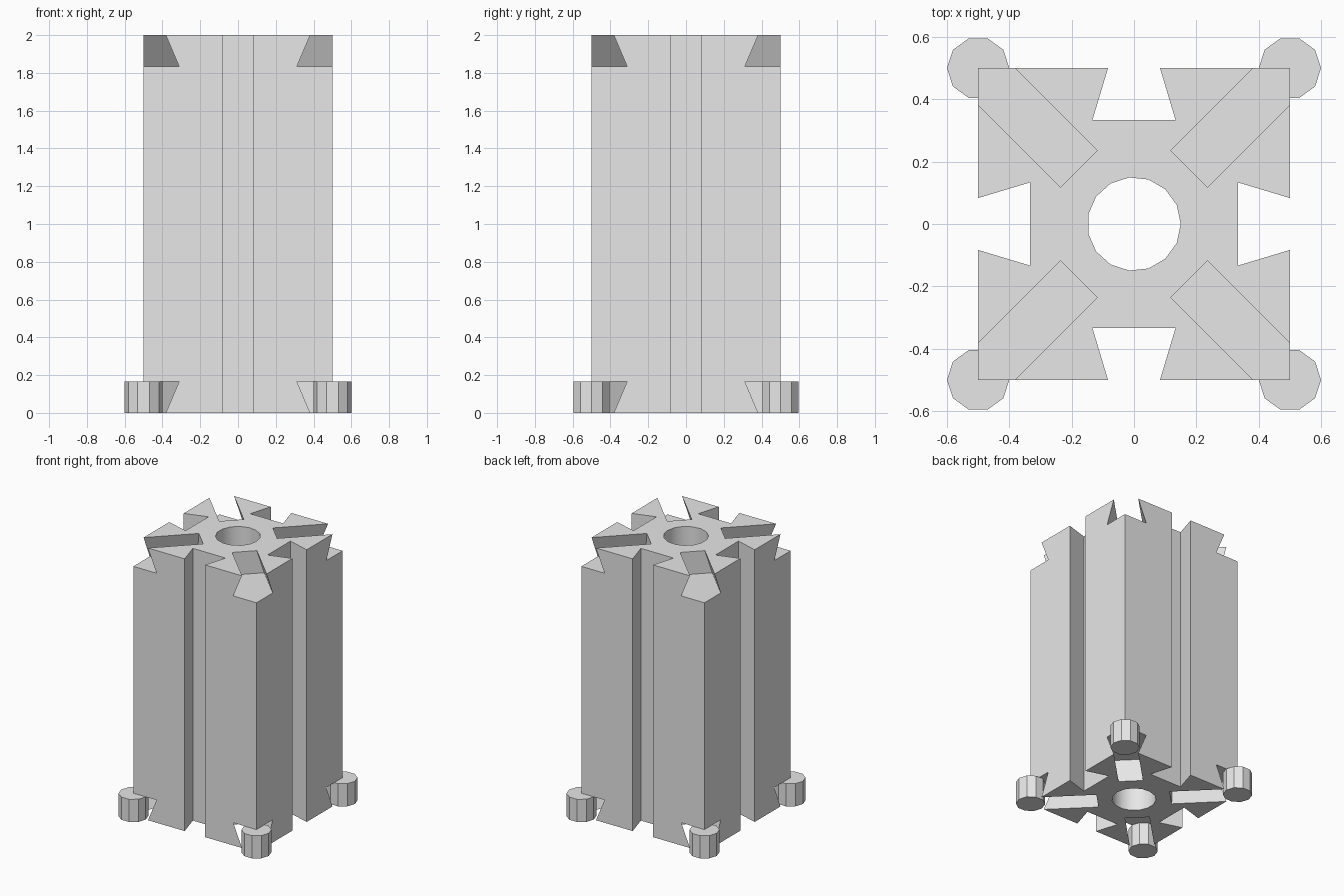
import bpy, bmesh
from math import pi, radians, cos, sin
from mathutils import Matrix, Vector

cube = bpy.data.objects.get("Cube")
if cube:
    bpy.data.objects.remove(cube, do_unlink=True)

HEIGHT, HALF = 2.0, 0.5
DEPTH, NARROW, WIDE = 1 / 6, 1 / 12, 2 / 15   # dovetail depth and half widths

grey = bpy.data.materials.new("light_grey")
grey.use_nodes = True
grey.diffuse_color = (0.8, 0.8, 0.8, 1)
grey.node_tree.nodes["Principled BSDF"].inputs["Base Color"].default_value = grey.diffuse_color


def make_object(name, bm):
    bmesh.ops.recalc_face_normals(bm, faces=bm.faces)
    mesh = bpy.data.meshes.new(name)
    bm.to_mesh(mesh)
    bm.free()
    mesh.materials.append(grey)
    obj = bpy.data.objects.new(name, mesh)
    bpy.context.collection.objects.link(obj)
    return obj


def add_prism(bm, points, offset, matrix=Matrix()):
    """Extrude a closed outline along an offset."""
    face = bm.faces.new([bm.verts.new(matrix @ Vector(p)) for p in points])
    move = matrix.to_3x3() @ Vector(offset)
    out = bmesh.ops.extrude_face_region(bm, geom=[face], use_keep_orig=True)
    verts = [v for v in out["geom"] if isinstance(v, bmesh.types.BMVert)]
    bmesh.ops.translate(bm, verts=verts, vec=move)


def ring(sides, radius, z, centre=(0, 0)):
    return [(centre[0] + radius * cos(2 * pi * i / sides),
             centre[1] + radius * sin(2 * pi * i / sides), z) for i in range(sides)]


# Square body with a dovetail groove down each side
side = [(HALF, -HALF), (HALF, -NARROW), (HALF - DEPTH, -WIDE),
        (HALF - DEPTH, WIDE), (HALF, NARROW)]
outline = []
for turn in range(4):
    rot = Matrix.Rotation(turn * pi / 2, 3, 'Z')
    outline += [rot @ Vector((x, y, 0)) for x, y in side]
bm = bmesh.new()
add_prism(bm, outline, (0, 0, HEIGHT))
body = make_object("grooved_body", bm)

# Cutter: central bore and diagonal dovetail slots at both ends
bm = bmesh.new()
add_prism(bm, ring(15, 0.15, -0.1), (0, 0, HEIGHT + 0.2))
extra = 0.05
tip = NARROW - extra * (WIDE - NARROW) / DEPTH
for end in (1, -1):
    flip = Matrix.Translation((0, 0, HEIGHT / 2)) @ Matrix.Diagonal((1, 1, end, 1))
    top, floor = HEIGHT / 2 + extra, HEIGHT / 2 - DEPTH
    section = [(0.25, -WIDE, floor), (0.25, WIDE, floor), (0.25, tip, top), (0.25, -tip, top)]
    for turn in range(4):
        rot = Matrix.Rotation(pi / 4 + turn * pi / 2, 4, 'Z')
        add_prism(bm, section, (0.75, 0, 0), flip @ rot)
cutter = make_object("slot_cutter", bm)
cutter.hide_render = True

cut = body.modifiers.new("slots", 'BOOLEAN')
cut.operation, cut.solver, cut.object = 'DIFFERENCE', 'EXACT', cutter
bpy.ops.object.select_all(action='DESELECT')
body.select_set(True)
bpy.context.view_layer.objects.active = body
bpy.ops.object.modifier_apply(modifier=cut.name)
bpy.data.objects.remove(cutter, do_unlink=True)
bpy.ops.object.shade_smooth_by_angle(angle=radians(30))

# Ten-sided corner feet
for x, lr in ((HALF, "left"), (-HALF, "right")):
    for y, fb in ((-HALF, "front"), (HALF, "back")):
        bm = bmesh.new()
        add_prism(bm, ring(10, 0.1, 0, (x, y)), (0, 0, DEPTH))
        make_object(f"{fb}_{lr}_foot", bm)
